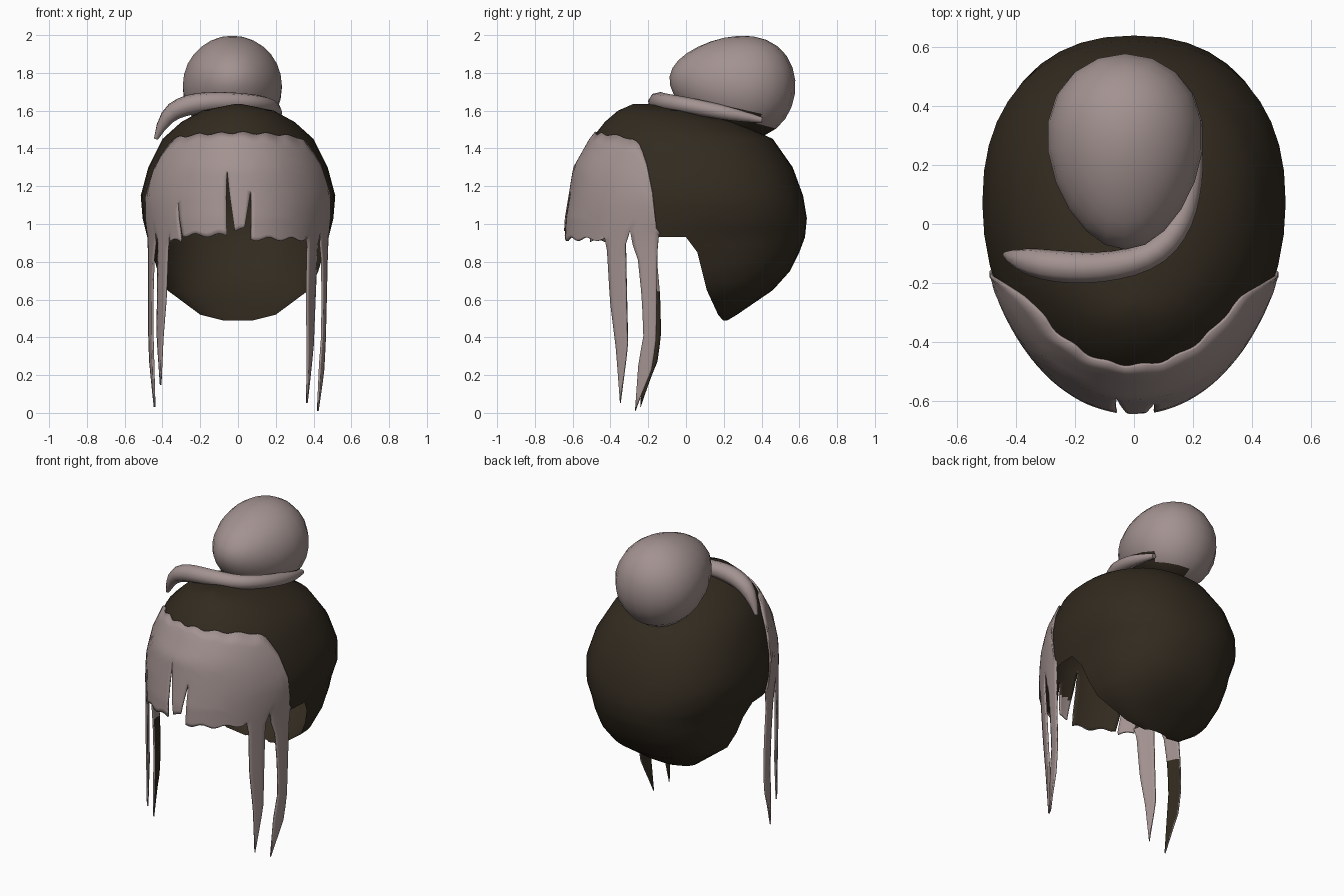
import bpy, bmesh, math
from mathutils import Vector, Matrix

cube = bpy.data.objects.get("Cube")
if cube:
    bpy.data.objects.remove(cube, do_unlink=True)


def material(name, rgb):
    m = bpy.data.materials.new(name)
    m.use_nodes = True
    m.diffuse_color = (*rgb, 1)
    m.node_tree.nodes["Principled BSDF"].inputs["Base Color"].default_value = (*rgb, 1)
    return m


MAUVE = material("mauve hair", (0.365, 0.29, 0.28))
DARK = material("dark brown hair", (0.032, 0.0235, 0.014))


def finish(bm, name, mats):
    """Turn a bmesh into a smooth shaded object."""
    me = bpy.data.meshes.new(name)
    bm.to_mesh(me)
    bm.free()
    ob = bpy.data.objects.new(name, me)
    bpy.context.collection.objects.link(ob)
    for m in mats:
        me.materials.append(m)
    me.polygons.foreach_set("use_smooth", [True] * len(me.polygons))
    return ob


def interp(table, key):
    """Linear interpolation over rows sorted by their first value."""
    if key <= table[0][0]:
        return table[0][1:]
    for a, b in zip(table, table[1:]):
        if key <= b[0]:
            t = (key - a[0]) / (b[0] - a[0])
            return [p + (q - p) * t for p, q in zip(a[1:], b[1:])]
    return table[-1][1:]


# Head section by height: z, half width, front y, centre y, back y
HEAD = [(0.49, .08, .18, .195, .22), (0.52, .2, .1, .17, .27), (0.65, .375, -.4, .11, .46),
        (0.75, .425, -.5, .085, .55), (0.85, .455, -.6, .06, .60), (0.93, .48, -.635, .0, .63),
        (1.03, .505, -.63, .06, .64), (1.15, .515, -.61, .07, .62),
        (1.30, .475, -.585, .05, .565), (1.45, .40, -.50, 0, .46),
        (1.54, .30, -.43, -.08, .27), (1.60, .19, -.36, -.15, .05),
        (1.635, .02, -.28, -.25, -.2)]
# Upper edge of the fringe by angle from the front
FRINGE_TOP = [(0, 1.485), (.6, 1.475), (.9, 1.46), (1.0, 1.45), (1.09, 1.41), (1.17, 1.3),
              (1.2, 1.18), (1.26, 1.0), (1.337, .95)]
RIM = 0.93


def head_point(phi, z, grow=0.0, hanging=False):
    """Point on the head; phi is 0 at the front and grows towards +x."""
    w, front, mid, back = interp(HEAD, max(z, RIM) if hanging else z)
    s, c = math.sin(phi), math.cos(phi)
    if c < 0:  # fuller curve at the back
        s, c = math.copysign(abs(s) ** .87, s), -abs(c) ** .87
    depth = (mid - front) if c > 0 else (back - mid)
    return Vector(((w + grow) * s, mid - (depth + grow) * c, z))


def fringe_top(phi):
    return interp(FRINGE_TOP, abs(phi))[0] + 0.006 * math.sin(19 * phi)


# Cap: rings over the head, open at the face and at the neck
N = 40
levels = [row[0] for row in HEAD]
levels = sorted(levels + [(a + b) / 2 for a, b in zip(levels, levels[1:])])
bm = bmesh.new()
phis = [2 * math.pi * i / N - math.pi for i in range(N)]
rings = [[bm.verts.new(head_point(p, z)) for p in phis] for z in levels]
for j in range(len(levels) - 1):
    z = levels[j]
    for i in range(N):
        k = (i + 1) % N
        p = abs(phis[i] + math.pi / N)
        if p < math.pi / 2 and z < RIM - 0.001:
            continue
        if p < 1.1 and z < fringe_top(p) - 0.12:
            continue
        bm.faces.new((rings[j][i], rings[j][k], rings[j + 1][k], rings[j + 1][i]))
bm.faces.new(rings[-1])
bmesh.ops.delete(bm, geom=[v for v in bm.verts if not v.link_faces], context='VERTS')
finish(bm, "hair_cap", [DARK])


def add_lock(bm, a0, a1, split0, split1, tip, cuts, inward=0.0, pale_range=None):
    """Sheet of hair between two angles; below its split each edge is cut back.

    cuts rows: share of the drop, cut at a0, cut at a1.
    pale_range: heights between which the inside is mauve too.
    """
    cols, rows, drop = max(4, round((a1 - a0) / 0.045)), 7, 12
    grid = []
    for r in range(rows + drop + 1):
        k = max(0, r - rows) / drop
        cut0, cut1 = interp(cuts, k)
        line = []
        for c in range(cols + 1):
            s = c / cols
            phi = a0 + cut0 + (a1 - cut1 - a0 - cut0) * s
            top = fringe_top(a0 + (a1 - a0) * s)
            split = min(split0 + (split1 - split0) * s, top - 0.01)
            if r <= rows:
                z = top + (split - top) * r / rows
            else:
                z = split + (tip + 0.01 * math.sin(23 * phi) - split) * k
            co = head_point(phi, z, 0.012, True)
            co.x -= math.copysign(inward * k, phi)
            line.append(bm.verts.new(co))
        grid.append(line)
    for u, v in zip(grid, grid[1:]):
        for c in range(cols):
            f = bm.faces.new((v[c], v[c + 1], u[c + 1], u[c]))
            if pale_range and pale_range[0] < f.calc_center_median().z < pale_range[1]:
                f.material_index = 2


def mirrored(cuts):
    return [(k, b, a) for k, a, b in cuts]


def straight(left, right):
    return [(0, 0, 0), (1, left, right)]


# Fringe with narrow slits, and long strands in front of the ears
FRONT = [(0, 0, 0), (.06, .025, .02), (.4, .06, .01), (.68, .12, 0), (1, .16, .07)]
REAR = [(0, 0, 0), (.16, .095, .007), (.37, .13, .01), (.58, .145, .015),
        (.74, .10, .047), (1, .07, .197)]
REAR_RIGHT = [(0, 0, 0), (.16, .007, .095), (.37, -.02, .14), (.58, -.025, .155),
              (.74, .0, .14), (1, .15, .117)]
bm = bmesh.new()
add_lock(bm, -1.337, -1.07, .94, .97, .04, REAR_RIGHT, .01, (.66, .97))
add_lock(bm, -1.07, -.84, .97, .93, .14, mirrored(FRONT), 0, (.1, .97))
add_lock(bm, -.84, -.65, .93, 1.12, .91, straight(0, .015), 0, (.8, 1.1))
add_lock(bm, -.65, -.12, 1.12, 1.29, .94, straight(.01, 0))
add_lock(bm, -.12, .13, 1.29, 1.18, .97, straight(.085, .06), 0, (.9, 1.1))
add_lock(bm, .13, .84, 1.18, .93, .92, straight(.01, 0))
add_lock(bm, .84, 1.07, .93, .97, .06, FRONT, .045)
add_lock(bm, 1.07, 1.337, .97, .94, .0, REAR, .02)
bmesh.ops.remove_doubles(bm, verts=bm.verts, dist=0.0005)
fringe = finish(bm, "fringe_and_strands", [MAUVE, DARK, MAUVE, MAUVE])
mod = fringe.modifiers.new("thickness", 'SOLIDIFY')
mod.thickness = 0.01
mod.offset = -1
mod.material_offset = 1

# Bun: egg slimmer towards the front, dark underneath on one side
bm = bmesh.new()
bmesh.ops.create_uvsphere(bm, u_segments=20, v_segments=14, radius=1)
for v in bm.verts:
    v.co.x *= 0.262 * (1 + 0.17 * v.co.y)
    v.co.z *= 0.264 * (1 + 0.24 * v.co.y)
    v.co.y *= 0.335
bm.transform(Matrix.Translation((-.03, .245, 1.735)) @ Matrix.Rotation(math.radians(-8), 4, 'X'))
bm.normal_update()
for f in bm.faces:
    c = f.calc_center_median()
    low = c.z + 0.5 * (c.y - 0.38) < 1.56
    f.material_index = int(low and c.x > 0 and c.y > 0.15)
finish(bm, "bun", [MAUVE, DARK])

# Tapered strand wrapped around the base of the bun
path = [(-.435, -.105, 1.45, .25), (-.39, -.12, 1.57, .95), (-.27, -.145, 1.635, 1.25),
        (-.1, -.15, 1.65, 1.15), (.07, -.11, 1.645, 1), (.16, 0, 1.63, .95),
        (.195, .15, 1.6, .9), (.2, .28, 1.575, .75), (.18, .4, 1.55, .35)]
cu = bpy.data.curves.new("bun_wrap", 'CURVE')
cu.dimensions = '3D'
cu.bevel_depth = 0.045
cu.bevel_resolution = 2
cu.resolution_u = 3
cu.use_fill_caps = True
sp = cu.splines.new('NURBS')
sp.points.add(len(path) - 1)
for pt, (x, y, z, r) in zip(sp.points, path):
    pt.co = (x, y, z, 1)
    pt.radius = r
sp.use_endpoint_u = True
sp.order_u = 3
cu.materials.append(MAUVE)
bpy.context.collection.objects.link(bpy.data.objects.new("bun_wrap", cu))
